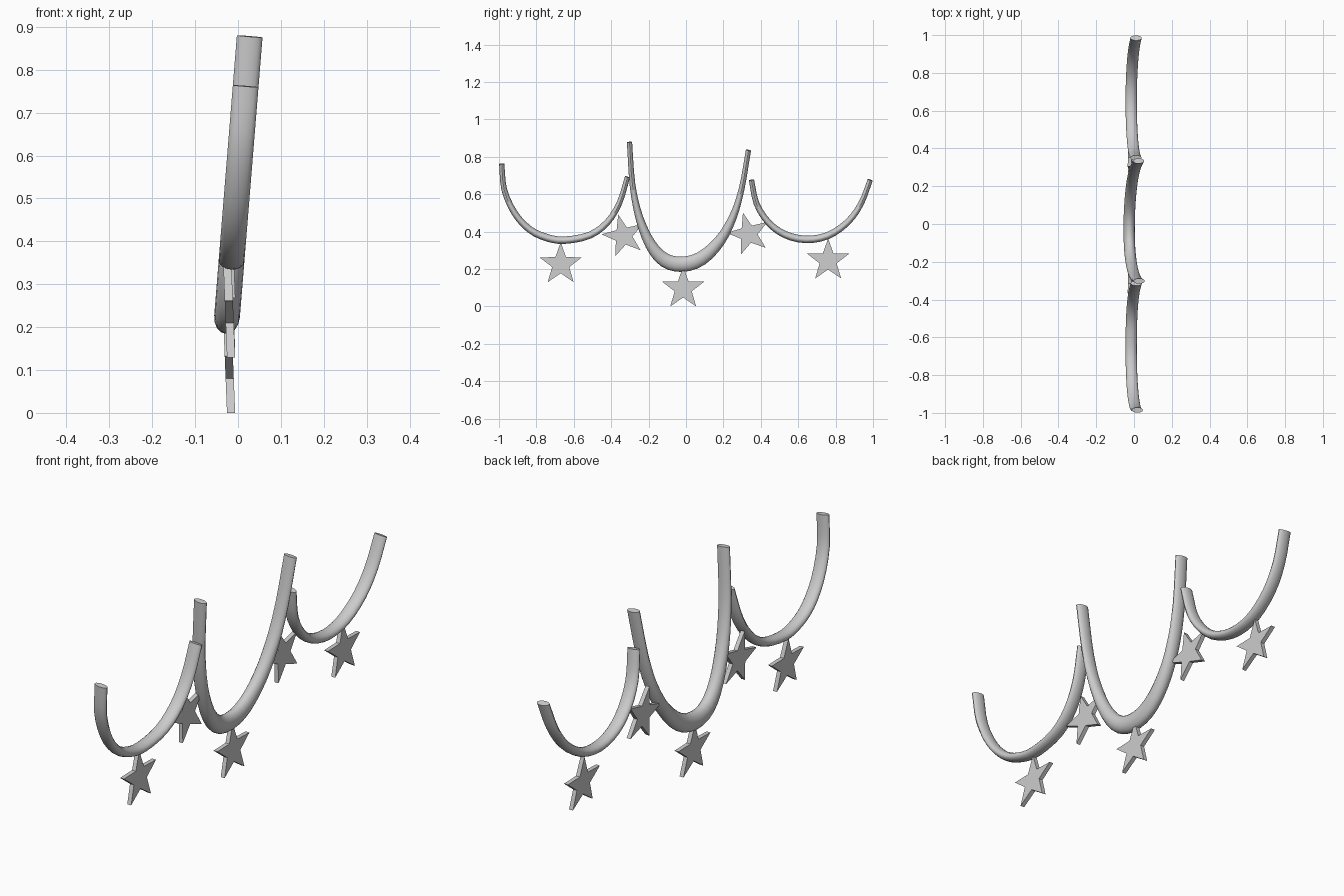
import bpy, bmesh, math
from mathutils import Vector

if "Cube" in bpy.data.objects:
    bpy.data.objects.remove(bpy.data.objects["Cube"])

SLOPE = 0.081                       # garland plane leans slightly towards +x
SIDE = Vector((1, 0, -SLOPE)).normalized()


def on_plane(y, z):
    return Vector((-0.026 + SLOPE * (z - 0.22), y, z))


def smooth_path(pts, steps):
    # Catmull-Rom curve through the given points
    p = [2 * pts[0] - pts[1]] + pts + [2 * pts[-1] - pts[-2]]
    out = []
    for i in range(1, len(p) - 2):
        a, b, c, d = p[i - 1:i + 3]
        for s in range(steps):
            t = s / steps
            out.append(0.5 * (2 * b + (c - a) * t + (2 * a - 5 * b + 4 * c - d) * t * t
                              + (3 * b - a - 3 * c + d) * t ** 3))
    return out + [pts[-1]]


def finish(bm, name, smooth):
    bmesh.ops.recalc_face_normals(bm, faces=bm.faces)
    me = bpy.data.meshes.new(name)
    bm.to_mesh(me)
    bm.free()
    ob = bpy.data.objects.new(name, me)
    bpy.context.collection.objects.link(ob)
    if smooth:
        bpy.ops.object.select_all(action='DESELECT')
        ob.select_set(True)
        bpy.context.view_layer.objects.active = ob
        bpy.ops.object.shade_smooth_by_angle(angle=math.radians(40))
    return ob


def swag(name, yz, end_r, mid_r, power, sides=16):
    # elliptical tube, thickest at the lowest point of the loop
    path = smooth_path([on_plane(*q) for q in yz], 3)
    n = len(path)
    bm = bmesh.new()
    rings = []
    for i, c in enumerate(path):
        tan = (path[min(i + 1, n - 1)] - path[max(i - 1, 0)]).normalized()
        up = tan.cross(SIDE).normalized()
        r = end_r + (mid_r - end_r) * math.sin(math.pi * i / (n - 1)) ** power
        ring = []
        for k in range(sides):
            a = 2 * math.pi * k / sides
            ring.append(bm.verts.new(c + SIDE * 0.03 * math.cos(a) + up * r * math.sin(a)))
        rings.append(ring)
    for r0, r1 in zip(rings, rings[1:]):
        for k in range(sides):
            j = (k + 1) % sides
            bm.faces.new((r0[k], r0[j], r1[j], r1[k]))
    bm.faces.new(rings[0])
    bm.faces.new(rings[-1])
    return finish(bm, name, True)


def star(name, y, z, tip=90, radius=0.118, inner=0.048, thick=0.019):
    # flat five-pointed star hanging almost upright
    bm = bmesh.new()
    verts = []
    for i in range(10):
        a = math.radians(tip + 36 * i)
        r = inner if i % 2 else radius
        dz = r * math.sin(a)
        verts.append(bm.verts.new((-0.020 - 0.04 * dz - thick / 2, y + r * math.cos(a), z + dz)))
    face = bm.faces.new(verts)
    ext = bmesh.ops.extrude_face_region(bm, geom=[face], use_keep_orig=True)
    moved = [v for v in ext['geom'] if isinstance(v, bmesh.types.BMVert)]
    bmesh.ops.translate(bm, verts=moved, vec=(thick, 0, 0))
    return finish(bm, name, False)


# Three hanging loops
swag("left_loop", [(-0.985, 0.762), (-0.972, 0.625), (-0.917, 0.50), (-0.837, 0.412),
                   (-0.746, 0.368), (-0.65, 0.354), (-0.516, 0.38), (-0.42, 0.45),
                   (-0.355, 0.555), (-0.313, 0.692)], 0.014, 0.02, 1.5)
swag("middle_loop", [(-0.302, 0.878), (-0.286, 0.65), (-0.25, 0.476), (-0.19, 0.332),
                     (-0.115, 0.248), (-0.02, 0.225), (0.083, 0.257), (0.18, 0.35),
                     (0.25, 0.476), (0.297, 0.626), (0.334, 0.835)], 0.014, 0.041, 2.5)
swag("right_loop", [(0.35, 0.676), (0.377, 0.55), (0.44, 0.45), (0.527, 0.385),
                    (0.64, 0.358), (0.757, 0.378), (0.864, 0.45), (0.936, 0.55),
                    (0.985, 0.676)], 0.014, 0.02, 1.5)

# Five stars
star("outer_star_left", -0.67, 0.225)
star("inner_star_left", -0.334, 0.377, 104)
star("middle_star", -0.015, 0.0955)
star("inner_star_right", 0.335, 0.387, 105)
star("outer_star_right", 0.76, 0.245)
